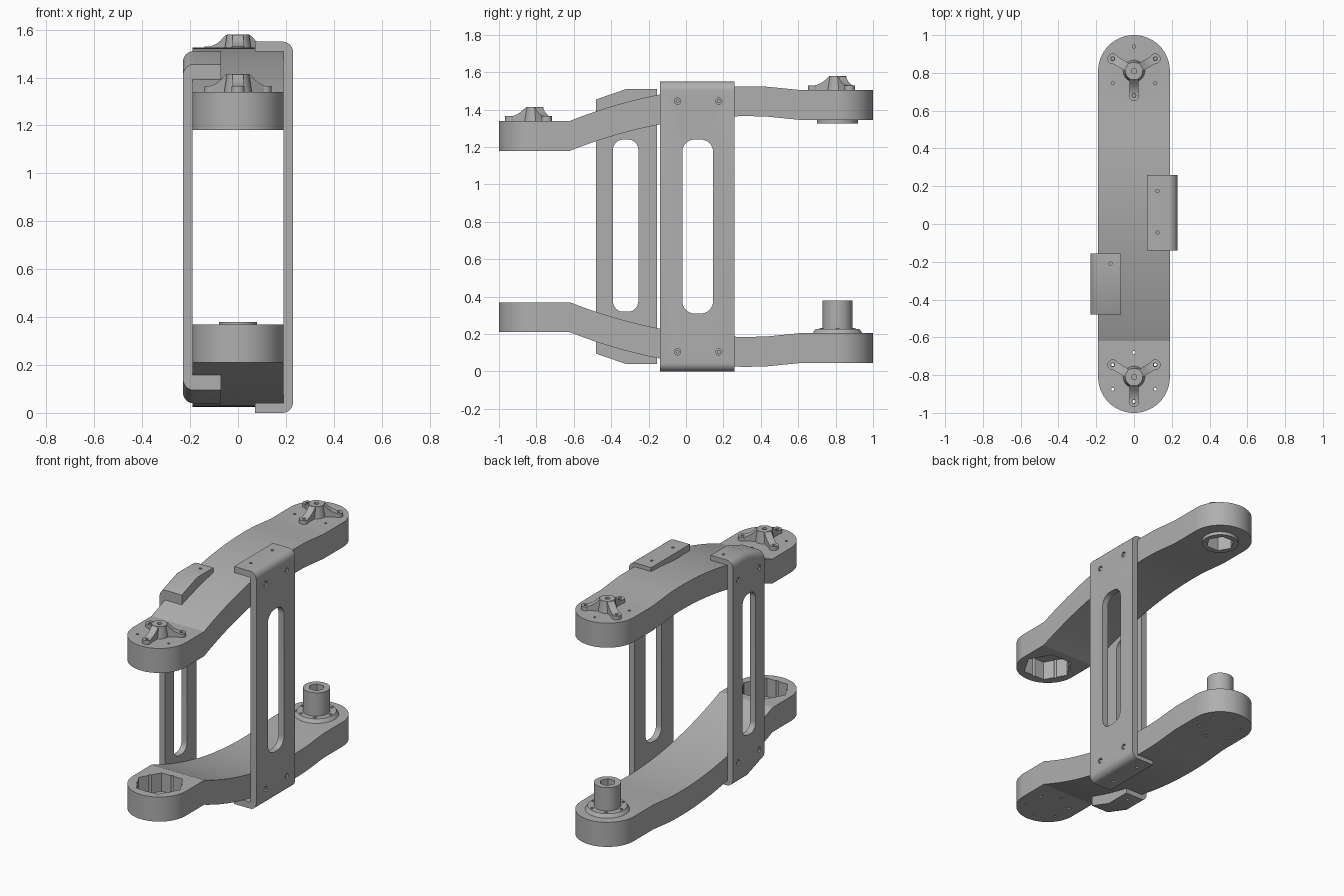
import bpy, bmesh
from math import sin, cos, pi, radians
from mathutils import Vector, Matrix

default = bpy.data.objects.get("Cube")
if default:
    bpy.data.objects.remove(default, do_unlink=True)

grey = bpy.data.materials.new("plain_grey")
grey.use_nodes = True
GREY = (0.43, 0.43, 0.43, 1)
grey.diffuse_color = GREY
grey.node_tree.nodes["Principled BSDF"].inputs["Base Color"].default_value = GREY

H = 1.55            # overall height, arms mirror about its middle
END = 0.81          # hub centres at y = +-END
HALF = 0.19         # half width of the arms
BOLT_R = 0.13
parts = []


def ngon(cx, cy, r, n=32, turn=0.0):
    return [(cx + r * cos(turn + 2 * pi * i / n), cy + r * sin(turn + 2 * pi * i / n)) for i in range(n)]


def place(axis, p, t):
    return (t, p[0], p[1]) if axis == "x" else (p[0], p[1], t)


def prism(name, outlines, axis, a, b, taper=1.0):
    """Extrude closed outlines along an axis, optionally tapering the far end."""
    bm = bmesh.new()
    for pts in outlines:
        n = len(pts)
        c = sum((Vector(p) for p in pts), Vector((0, 0))) / n
        lo = [bm.verts.new(place(axis, p, a)) for p in pts]
        hi = [bm.verts.new(place(axis, c + (Vector(p) - c) * taper, b)) for p in pts]
        bm.faces.new(lo)
        bm.faces.new(hi)
        for i in range(n):
            j = (i + 1) % n
            bm.faces.new((lo[i], lo[j], hi[j], hi[i]))
    bmesh.ops.recalc_face_normals(bm, faces=bm.faces)
    me = bpy.data.meshes.new(name)
    bm.to_mesh(me)
    bm.free()
    me.materials.append(grey)
    ob = bpy.data.objects.new(name, me)
    bpy.context.scene.collection.objects.link(ob)
    return ob


def combine(ob, tool, mode="DIFFERENCE"):
    """Apply a boolean and throw the tool away."""
    mod = ob.modifiers.new("cut", "BOOLEAN")
    mod.operation, mod.object, mod.solver = mode, tool, "EXACT"
    deps = bpy.context.evaluated_depsgraph_get()
    me = bpy.data.meshes.new_from_object(ob.evaluated_get(deps))
    ob.modifiers.clear()
    old, name = ob.data, ob.name
    ob.data = me
    bpy.data.meshes.remove(old)
    me.name = name
    bpy.data.objects.remove(tool, do_unlink=True)


def arm_top(y):
    if y <= -0.62:
        return 1.34
    if y <= 0.44:
        return 1.525 - 0.209 * (y - 0.32) ** 2
    return max(1.505, 1.522 - 0.1 * (y - 0.44))


def span(a, b, n):
    return [a + (b - a) * i / n for i in range(n + 1)]


def bolts(cy, r=0.008, start=30, count=6):
    return [ngon(BOLT_R * cos(t), cy + BOLT_R * sin(t), r, 12)
            for t in (radians(start + 360 / count * k) for k in range(count))]


# Curved arms: side profile trimmed to a round-ended plan
def make_arm(name, flip):
    def z(v):
        return H - v if flip else v
    ys = [-1.1] + span(-0.62, 0.44, 28) + [0.61, 1.1]
    outline = [(y, z(arm_top(y))) for y in ys] + [(y, z(arm_top(y) - 0.16)) for y in reversed(ys)]
    arm = prism(name, [outline], "x", -0.3, 0.3)
    plan = [(HALF * cos(t), END + HALF * sin(t)) for t in span(0, pi, 32)]
    plan += [(-x, -y) for x, y in plan]
    combine(arm, prism("plan", [plan], "z", -1, 3), "INTERSECT")
    # hexagonal pocket in the inner face of the front hub
    combine(arm, prism("pocket", [ngon(0, -END, 0.15, 6)], "z", z(1.1), z(1.30)))
    # bolt holes
    combine(arm, prism("holes", bolts(-END), "z", z(1.1), z(1.6)))
    combine(arm, prism("holes", bolts(END), "z", z(1.44), z(1.6)))
    if not flip:
        combine(arm, prism("socket", [ngon(0, END, 0.085, 6)], "z", 1.2, 1.44))
    parts.append(arm)


make_arm("upper_arm", False)
make_arm("lower_arm", True)


# Three-legged caps on the upper arm
def make_cap(name, cy, base):
    cap = prism(name, [ngon(0, 0, 0.058)], "z", -0.004, 0.075, 0.8)
    leg = [(0, -0.004), (0.14, -0.004), (0.14, 0.022), (0.115, 0.026), (0.09, 0.036),
           (0.07, 0.05), (0.046, 0.073), (0, 0.073)]
    for k in range(3):
        t = radians(30 + 120 * k)
        tool = prism("leg", [leg], "x", -0.023, 0.023)
        tool.data.transform(Matrix.Rotation(t - pi / 2, 4, "Z"))
        combine(cap, tool, "UNION")
        foot = ngon(BOLT_R * cos(t), BOLT_R * sin(t), 0.028, 20)
        combine(cap, prism("foot", [foot], "z", -0.003, 0.025), "UNION")
    combine(cap, prism("holes", bolts(0, 0.01, 30, 3), "z", -0.1, 0.1))
    combine(cap, prism("bore", [ngon(0, 0, 0.014, 16)], "z", 0.03, 0.1))
    cap.data.transform(Matrix.Translation((0, cy, base)))
    parts.append(cap)


make_cap("front_cap", -END, 1.34)
make_cap("back_cap", END, 1.505)

# Socket ring under the upper back hub
ring = prism("upper_socket_ring", [ngon(0, END, 0.11, 48)], "z", 1.325, 1.35)
combine(ring, prism("socket", [ngon(0, END, 0.085, 6)], "z", 1.2, 1.44))
parts.append(ring)

# Flange and post on the lower back hub
flange = prism("lower_flange", [ngon(0, END, 0.135, 48)], "z", 0.20, 0.228, 0.87)
parts.append(flange)
post = prism("lower_post", [ngon(0, END, 0.08, 48)], "z", 0.20, 0.38)
combine(post, prism("bore", [ngon(0, END, 0.047, 6)], "z", 0.27, 0.5))
parts.append(post)
heads = [ngon(0.1 * cos(k * pi / 3), END + 0.1 * sin(k * pi / 3), 0.009, 12) for k in range(6)]
parts.append(prism("flange_bolts", heads, "z", 0.22, 0.233))


# Side brackets: C-shaped channels with a rounded slot
def slot_outline(y0, y1, z0, z1):
    r = (y1 - y0) / 2
    r, c = r * 0.8, r * 0.2
    mid = (y0 + y1) / 2
    pts = []
    for start, cy, cz in ((0, mid + c, z1 - r), (1, mid - c, z1 - r),
                          (2, mid - c, z0 + r), (3, mid + c, z0 + r)):
        pts += [(cy + r * cos(t), cz + r * sin(t)) for t in span(start * pi / 2, (start + 1) * pi / 2, 8)]
    return pts


def make_bracket(name, side, top, inner, slot, hole_ys, hole_z):
    def closed(line):
        return line + [(y, H - z) for y, z in reversed(line)]
    outer_x = side * 0.23
    ob = prism(name, [closed(top)], "x", outer_x, side * 0.07)
    # rounded bend between plate and flanges
    bm = bmesh.new()
    bm.from_mesh(ob.data)
    bend = [e for e in bm.edges
            if all(abs(v.co.x - outer_x) < 1e-4 for v in e.verts)
            and abs(e.verts[0].co.z - e.verts[1].co.z) < 0.2]
    bmesh.ops.bevel(bm, geom=bend, offset=0.045, segments=6, profile=0.5, affect="EDGES")
    bm.to_mesh(ob.data)
    bm.free()
    combine(ob, prism("inside", [closed(inner)], "x", side * 0.19, side * -0.1))
    combine(ob, prism("slot", [slot_outline(*slot)], "x", side * 0.1, side * 0.3))
    side_holes = [ngon(y, z, 0.017, 16) for y in hole_ys for z in (hole_z, H - hole_z)]
    combine(ob, prism("holes", side_holes, "x", side * 0.205, side * 0.3))
    top_holes = [ngon(side * 0.125, y, 0.009, 12) for y in hole_ys]
    for z in (1.49, -0.1):
        combine(ob, prism("holes", top_holes, "z", z, z + 0.16))
    parts.append(ob)
    # screws seated in the side holes
    screws = [ngon(y, z, 0.010, 12) for y in hole_ys for z in (hole_z, H - hole_z)]
    parts.append(prism(name + "_screws", screws, "x", side * 0.2, side * 0.226))


make_bracket("wide_bracket", 1, [(-0.14, H), (0.26, H)], [(-0.2, 1.508), (0.3, 1.508)],
             (-0.02, 0.145, 0.31, 1.24), (-0.045, 0.175), 1.445)
make_bracket("angled_bracket", -1, [(-0.48, 1.455), (-0.32, 1.51), (-0.155, 1.51)],
             [(y, arm_top(y) - 0.002) for y in span(-0.55, -0.1, 12)],
             (-0.39, -0.255, 0.32, 1.24), (-0.425, -0.21), 1.37)

# Smooth curved faces, keep edges crisp
bpy.ops.object.select_all(action="DESELECT")
for ob in parts:
    ob.select_set(True)
bpy.context.view_layer.objects.active = parts[0]
bpy.ops.object.shade_smooth_by_angle(angle=radians(20))
